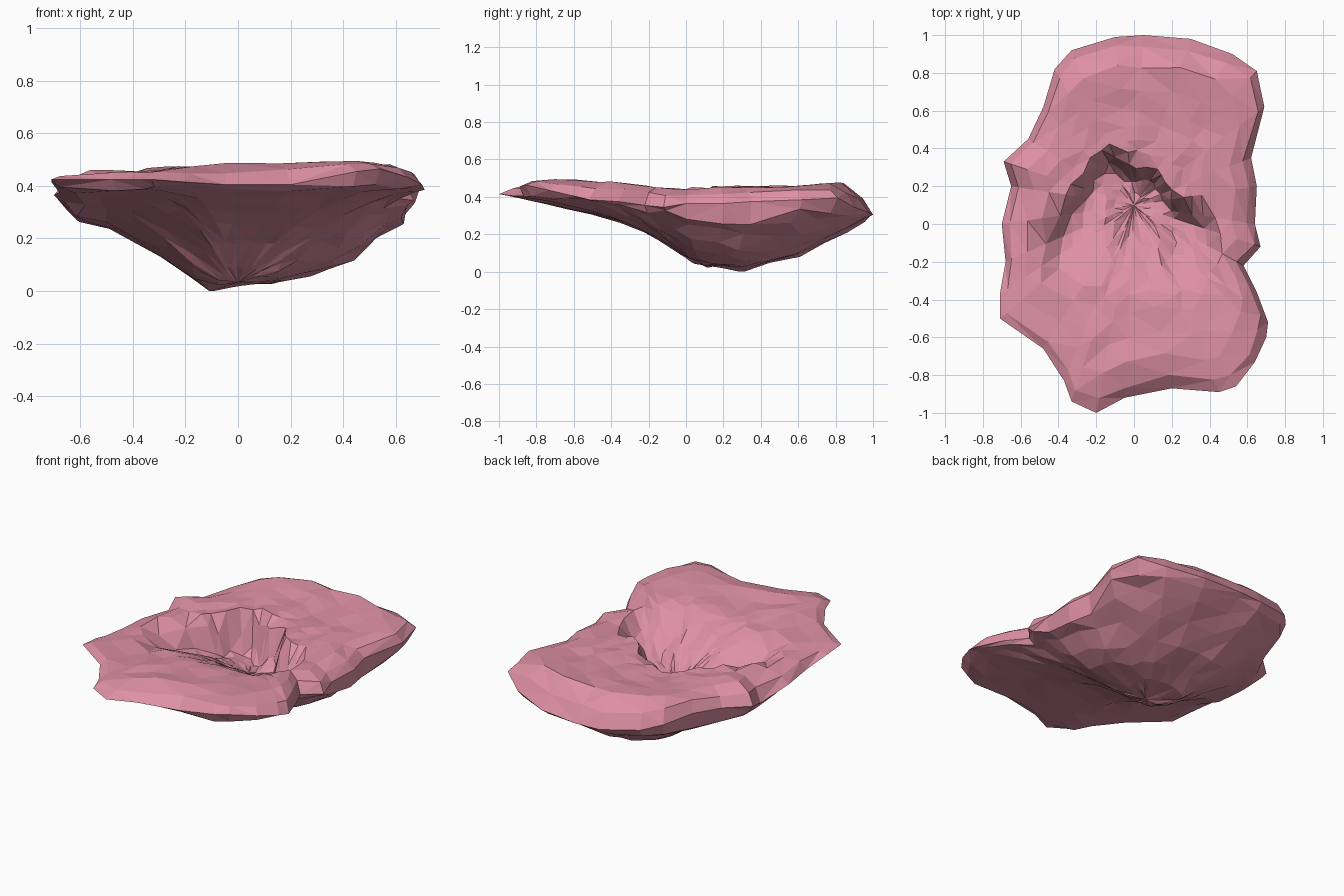
import bpy, bmesh, random

if "Cube" in bpy.data.objects:
    bpy.data.objects.remove(bpy.data.objects["Cube"])

random.seed(4)

# Irregular rim: x, y, z, counterclockwise from the right side
RIM = [(.64, 0, .37), (.65, .2, .37), (.62, .35, .38), (.69, .62, .39), (.65, .81, .40),
       (.52, .9, .35), (.30, .98, .32), (.05, 1, .31), (-.10, .99, .31), (-.33, .92, .34),
       (-.42, .82, .36), (-.48, .62, .37), (-.56, .45, .36), (-.69, .33, .36), (-.65, .2, .32),
       (-.70, 0, .37), (-.68, -.2, .38), (-.71, -.37, .42), (-.71, -.5, .43), (-.48, -.66, .43),
       (-.37, -.83, .43), (-.33, -.94, .43), (-.2, -1, .42), (-.05, -.92, .41), (.2, -.87, .41),
       (.45, -.89, .46), (.54, -.86, .47), (.64, -.73, .44), (.70, -.6, .41), (.71, -.52, .39),
       (.65, -.36, .38), (.58, -.22, .36), (.67, -.12, .35)]
CX, CY = 0.0, 0.1

# Profiles along y and x, and the curved head wall of the hollow
TOP_Y = [(-1, .47), (-.9, .51), (-.6, .5), (-.3, .475), (0, .45), (.12, .46), (.5, .46), (.88, .48), (1, .40)]
LOW_Y = [(-1, .41), (-.8, .375), (-.4, .28), (-.2, .2), (-.1, .14), (0, .06), (.1, .02),
         (.3, 0), (.4, .02), (.6, .07), (.75, .15), (.95, .26), (1, .31)]
LOW_X = [(-.7, .38), (-.63, .27), (-.48, .235), (-.3, .13), (-.15, .03), (-.1, 0), (0, .02),
         (.2, .035), (.35, .085), (.45, .12), (.53, .21), (.63, .255), (.7, .37)]
ARC = [(-.45, .03), (-.3, .2), (-.15, .43), (0, .33), (.12, .31), (.2, .17), (.3, .12), (.5, .1)]


def lerp_table(table, v):
    if v <= table[0][0]:
        return table[0][1]
    for (a, p), (b, q) in zip(table, table[1:]):
        if v <= b:
            return p + (q - p) * (v - a) / (b - a)
    return table[-1][1]


def hollow(x, y):
    side = max(0.0, 1 - ((x + .02) / .46) ** 2) ** .7
    edge = lerp_table(ARC, x)
    base = edge - .13
    if y > edge or y < -.4:
        return 0.0
    f = (y + .4) / (base + .4) if y < base else (edge - y) / .13
    return .26 * side * (f * f * (3 - 2 * f))


def top_z(x, y):
    z = lerp_table(TOP_Y, y)
    if y < 0:
        z -= .04 * min(1, max(0, .4 - x)) * min(1, -y * 2)
    return z - hollow(x, y)


def low_z(x, y):
    return .42 - (.42 - lerp_table(LOW_Y, y)) * (.42 - lerp_table(LOW_X, x)) / .42


def ring(bm, t, is_top):
    verts = []
    for rx, ry, rz in RIM:
        s = t + random.uniform(-.015, .015)
        x, y = CX + (rx - CX) * s, CY + (ry - CY) * s
        if is_top:
            w = min(1, (1 - t) / .09)
            z = rz + (max(top_z(x, y), rz) - rz) * w if t > .85 else top_z(x, y)
            z += random.uniform(-.012, .006)
        else:
            z = max(0, min(low_z(x, y), rz - .01) + random.uniform(-.002, .012))
        verts.append(bm.verts.new((x, y, z)))
    return verts


def bridge(bm, a, b):
    n = len(a)
    for i in range(n):
        j = (i + 1) % n
        bm.faces.new((a[i], a[j], b[j], b[i]))


def surface(bm, rim, steps, is_top):
    prev = rim
    for t in steps:
        cur = ring(bm, t, is_top)
        bridge(bm, prev, cur)
        prev = cur
    z = top_z(CX, CY) if is_top else low_z(CX, CY)
    mid = bm.verts.new((CX, CY, z))
    for i in range(len(prev)):
        bm.faces.new((prev[i], prev[(i + 1) % len(prev)], mid))


# Stone body: hollowed top and bulging underside sharing one rim
bm = bmesh.new()
rim = [bm.verts.new(p) for p in RIM]
surface(bm, rim, (.94, .82, .68, .56, .47, .39, .31, .23, .15, .07), True)
surface(bm, rim, (.96, .86, .72, .56, .4, .25, .11), False)
bmesh.ops.triangulate(bm, faces=bm.faces[:])
bmesh.ops.recalc_face_normals(bm, faces=bm.faces[:])
low = min(v.co.z for v in bm.verts)
bmesh.ops.translate(bm, verts=bm.verts[:], vec=(0, 0, -low))
mesh = bpy.data.meshes.new("hollow_stone")
bm.to_mesh(mesh)
bm.free()
stone = bpy.data.objects.new("hollow_stone", mesh)
bpy.context.collection.objects.link(stone)

mat = bpy.data.materials.new("pink_stone")
mat.diffuse_color = (.73, .28, .37, 1)
mat.use_nodes = True
mat.node_tree.nodes["Principled BSDF"].inputs["Base Color"].default_value = mat.diffuse_color
mesh.materials.append(mat)
